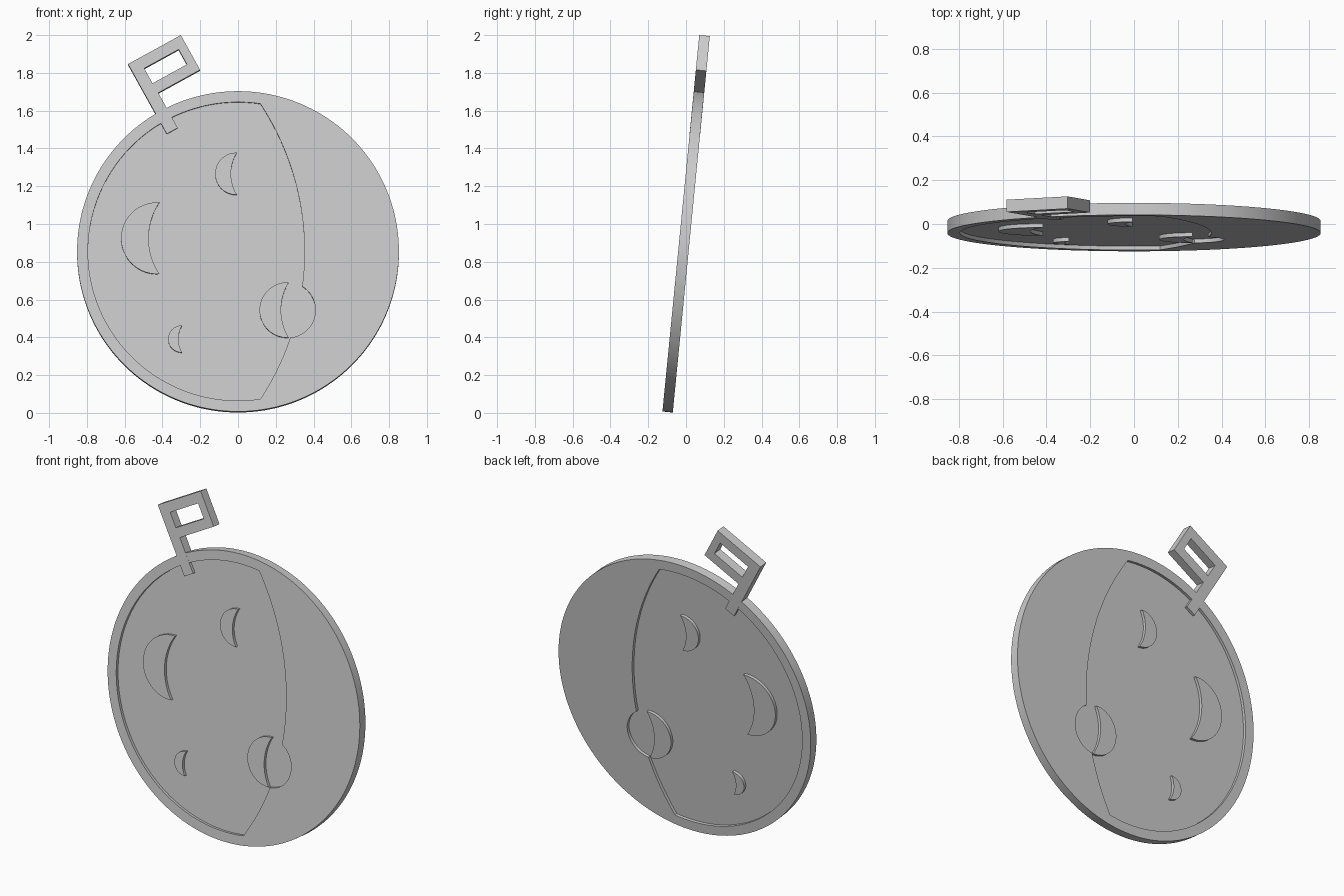
import bpy
from math import sin, cos, pi, radians, atan2, hypot

THICK = 0.055      # full thickness of rim, craters and flag
RECESS = 0.018     # depth of the sunken area on each face
TILT = radians(5.6)

cube = bpy.data.objects.get("Cube")
if cube:
    bpy.data.objects.remove(cube, do_unlink=True)

grey = bpy.data.materials.new("plain_grey")
grey.use_nodes = True
colour = (0.6, 0.6, 0.6, 1)
grey.diffuse_color = colour
grey.node_tree.nodes["Principled BSDF"].inputs["Base Color"].default_value = colour


def arc(cx, cy, r, a, b, n=48):
    """Points on a circle from angle a to angle b."""
    return [(cx + r * cos(a + (b - a) * i / n), cy + r * sin(a + (b - a) * i / n))
            for i in range(n + 1)]


def circle(cx, cy, r, n=160):
    return arc(cx, cy, r, 0, 2 * pi, n)[:-1]


def bulge(x_mid, x_ends, cy, half):
    """Arc bowed to the left, from top end to bottom end."""
    sag = x_ends - x_mid
    r = (half * half + sag * sag) / (2 * sag)
    cx = x_mid + r
    a = atan2(half, x_ends - cx)
    return arc(cx, cy, r, a, 2 * pi - a, 32)


def crescent(x_out, x_in, x_horn, cy, half):
    return bulge(x_out, x_horn, cy, half) + bulge(x_in, x_horn, cy, half)[-2:0:-1]


def plate(name, outlines, thick):
    """Fill closed outlines (inner ones cut holes), thicken and lean back."""
    curve = bpy.data.curves.new(name, 'CURVE')
    curve.dimensions = '2D'
    curve.fill_mode = 'BOTH'
    curve.extrude = thick / 2
    for pts in outlines:
        s = curve.splines.new('POLY')
        s.points.add(len(pts) - 1)
        for p, (x, y) in zip(s.points, pts):
            p.co = (x, y, 0, 1)
        s.use_cyclic_u = True
    ob = bpy.data.objects.new(name, curve)
    bpy.context.collection.objects.link(ob)
    ob.rotation_euler.x = pi / 2 - TILT
    ob.location = (0, -0.0975, THICK / 2 * sin(TILT))
    bpy.ops.object.select_all(action='DESELECT')
    ob.select_set(True)
    bpy.context.view_layer.objects.active = ob
    bpy.ops.object.convert(target='MESH')
    ob = bpy.context.object
    ob.data.materials.clear()
    ob.data.materials.append(grey)
    bpy.ops.object.shade_smooth_by_angle(angle=radians(30))
    return ob


# Sunken area: left part of the inner circle, closed by a wide arc with a crater bite
MID = 0.854
wide = (-1.085, MID, 1.437)
bite = (0.262, 0.542, 0.148)


def angle_on(c, x, y):
    return atan2(y - c[1], x - c[0])


inner = (0, MID, 0.794)
top, bottom = (0.119, 1.639), (0.119, 0.069)
bite_low, bite_high = (0.277, 0.395), (0.339, 0.669)
outline = arc(*inner, angle_on(inner, *top), angle_on(inner, *bottom) + 2 * pi, 120)
outline += arc(*wide, angle_on(wide, *bottom), angle_on(wide, *bite_low), 16)[1:]
outline += arc(*bite, angle_on(bite, *bite_low), angle_on(bite, *bite_high))[1:]
outline += arc(*wide, angle_on(wide, *bite_high), angle_on(wide, *top), 32)[1:-1]

plate("rim_and_bright_side", [circle(0, MID, 0.852), outline], THICK)
plate("sunken_web", [circle(0, MID, 0.82)], THICK - 2 * RECESS)

# Raised crescent craters, showing on both faces
craters = {
    "large_crater": (-0.619, -0.473, -0.416, 0.924, 0.19),
    "upper_crater": (-0.121, -0.037, -0.006, 1.267, 0.112),
    "small_crater": (-0.37, -0.315, -0.296, 0.388, 0.072),
    "edge_crater": (0.114, 0.228, 0.268, 0.542, 0.147),
}
for name, dims in craters.items():
    plate(name, [crescent(*dims)], THICK)

# Square hanging flag: a stem with a rectangular loop, turned about its corner
TURN = radians(28.9)


def flag_point(u, w):
    return (-0.582 + u * cos(TURN) + w * sin(TURN),
            1.85 + u * sin(TURN) - w * cos(TURN))


shape = [(0, 0), (0.319, 0), (0.319, 0.211), (0.066, 0.211), (0.066, 0.424), (0, 0.424)]
hole = [(0.064, 0.061), (0.272, 0.061), (0.272, 0.152), (0.064, 0.152)]
plate("hanging_loop", [[flag_point(*p) for p in pts] for pts in (shape, hole)],
      THICK + 0.001)
